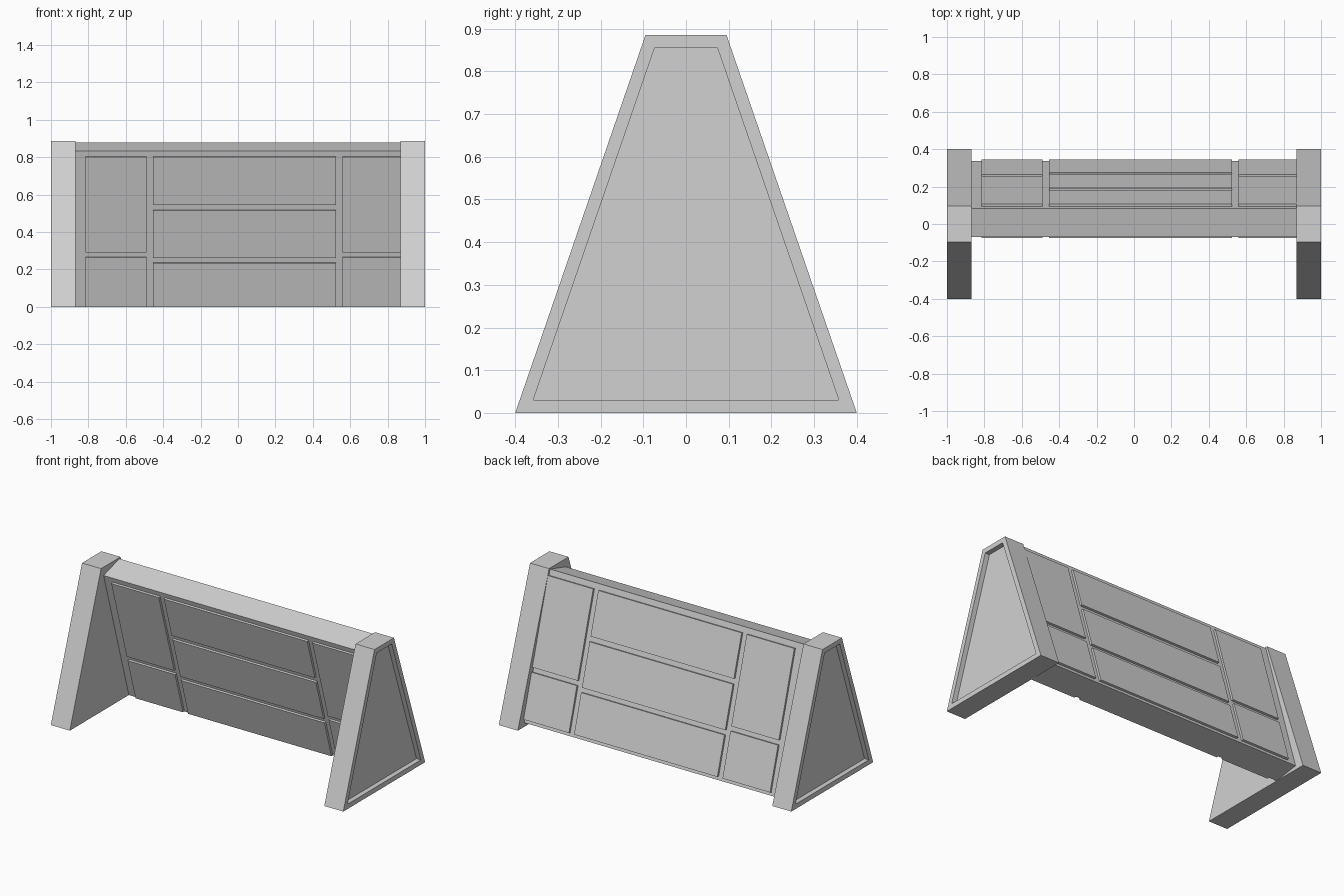
import bpy, bmesh
from mathutils import Vector

if "Cube" in bpy.data.objects:
    bpy.data.objects.remove(bpy.data.objects["Cube"])

grey = bpy.data.materials.new("concrete_grey")
grey.diffuse_color = (0.64, 0.64, 0.64, 1)
grey.use_nodes = True
grey.node_tree.nodes["Principled BSDF"].inputs["Base Color"].default_value = grey.diffuse_color


def prism(name, profile, x0, x1, recess_side=0):
    """Extrude a (y, z) outline along x; optionally recess one end face."""
    bm = bmesh.new()
    ends = [[bm.verts.new((x, y, z)) for y, z in profile] for x in (x0, x1)]
    caps = [bm.faces.new(e) for e in ends]
    n = len(profile)
    for i in range(n):
        j = (i + 1) % n
        bm.faces.new((ends[0][i], ends[0][j], ends[1][j], ends[1][i]))
    bmesh.ops.recalc_face_normals(bm, faces=bm.faces[:])
    if recess_side:
        cap = caps[0] if recess_side < 0 else caps[1]
        # narrow rim, then a step straight inwards
        bmesh.ops.inset_region(bm, faces=[cap], thickness=0.03, use_even_offset=True)
        bmesh.ops.inset_region(bm, faces=[cap], thickness=0.0)
        bmesh.ops.translate(bm, verts=cap.verts[:], vec=Vector((-0.03 * recess_side, 0, 0)))
    me = bpy.data.meshes.new(name)
    bm.to_mesh(me)
    bm.free()
    me.materials.append(grey)
    ob = bpy.data.objects.new(name, me)
    bpy.context.collection.objects.link(ob)
    return ob


# Trapezoid end posts with recessed outer faces
post = [(-0.4, 0), (0.4, 0), (0.095, 0.885), (-0.095, 0.885)]
prism("left_end_post", post, -1.0, -0.87, -1)
prism("right_end_post", post, 0.87, 1.0, 1)

# Leaning wall between the posts
SLOPE = 0.296


def front_y(z):
    return -0.07 + SLOPE * (0.833 - z)


def back_y(z):
    return 0.344 - SLOPE * z


wall = [(front_y(0), 0), (back_y(0.025), 0.025),
        (back_y(0.878), 0.878), (front_y(0.833), 0.833)]
prism("leaning_wall", wall, -0.875, 0.875)

# Raised panels, proud of the wall on both faces
PROUD, RISE = 0.0135, 0.047


def panel(name, x0, x1, z0, z1):
    outline = [(front_y(z0) - PROUD, z0), (back_y(z0 + RISE) + PROUD, z0 + RISE),
               (back_y(z1 + RISE) + PROUD, z1 + RISE), (front_y(z1) - PROUD, z1)]
    prism(name, outline, x0, x1)


side_rows = [(0, 0.263), (0.29, 0.80)]
middle_rows = [(0, 0.233), (0.26, 0.515), (0.545, 0.80)]
columns = [("left", -0.815, -0.49, side_rows),
           ("middle", -0.455, 0.525, middle_rows),
           ("right", 0.56, 0.875, side_rows)]
for label, x0, x1, rows in columns:
    for i, (z0, z1) in enumerate(rows):
        panel(f"{label}_panel_{i + 1}", x0, x1, z0, z1)
